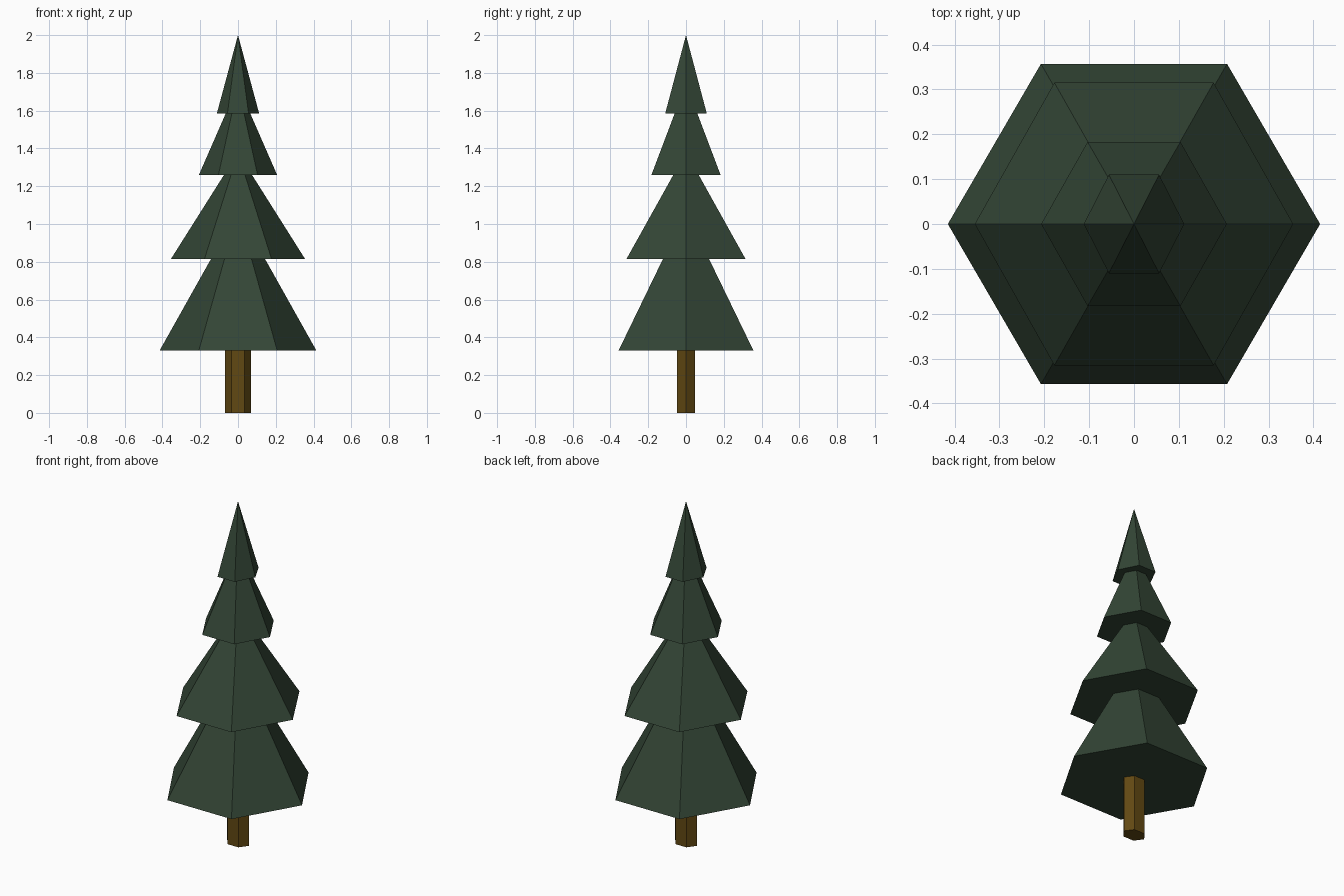
import bpy, bmesh
from math import cos, sin, pi

if "Cube" in bpy.data.objects:
    bpy.data.objects.remove(bpy.data.objects["Cube"])


def material(name, rgb):
    m = bpy.data.materials.new(name)
    m.diffuse_color = (*rgb, 1)
    m.use_nodes = True
    m.node_tree.nodes["Principled BSDF"].inputs["Base Color"].default_value = m.diffuse_color
    return m


def hex_loft(name, rings, mat, apex=None):
    """Stack six-sided rings (z, x radius, y half-width), optionally ending in a point."""
    bm = bmesh.new()
    loops = []
    for z, rx, hy in rings:
        ry = hy / sin(pi / 3)
        loops.append([bm.verts.new((rx * cos(i * pi / 3), ry * sin(i * pi / 3), z))
                      for i in range(6)])
    bm.faces.new(loops[0][::-1])
    for a, b in zip(loops, loops[1:]):
        for i in range(6):
            j = (i + 1) % 6
            bm.faces.new((a[i], a[j], b[j], b[i]))
    if apex is None:
        bm.faces.new(loops[-1])
    else:
        tip = bm.verts.new((0, 0, apex))
        for i in range(6):
            bm.faces.new((loops[-1][i], loops[-1][(i + 1) % 6], tip))
    bmesh.ops.recalc_face_normals(bm, faces=bm.faces)
    mesh = bpy.data.meshes.new(name)
    bm.to_mesh(mesh)
    bm.free()
    mesh.materials.append(mat)
    ob = bpy.data.objects.new(name, mesh)
    bpy.context.collection.objects.link(ob)


green = material("needles", (0.033, 0.06, 0.036))
brown = material("bark", (0.12, 0.065, 0.006))

# Trunk, slightly flattened front to back
hex_loft("trunk", [(0, 0.07, 0.047), (0.33, 0.07, 0.047)], brown)

# Foliage: four skirts, each narrowing into the underside of the next
hex_loft("foliage", [
    (0.33, 0.415, 0.357), (0.815, 0.143, 0.122),
    (0.815, 0.355, 0.315), (1.26, 0.074, 0.067),
    (1.26, 0.207, 0.183), (1.585, 0.065, 0.06),
    (1.585, 0.112, 0.11),
], green, apex=2.0)
